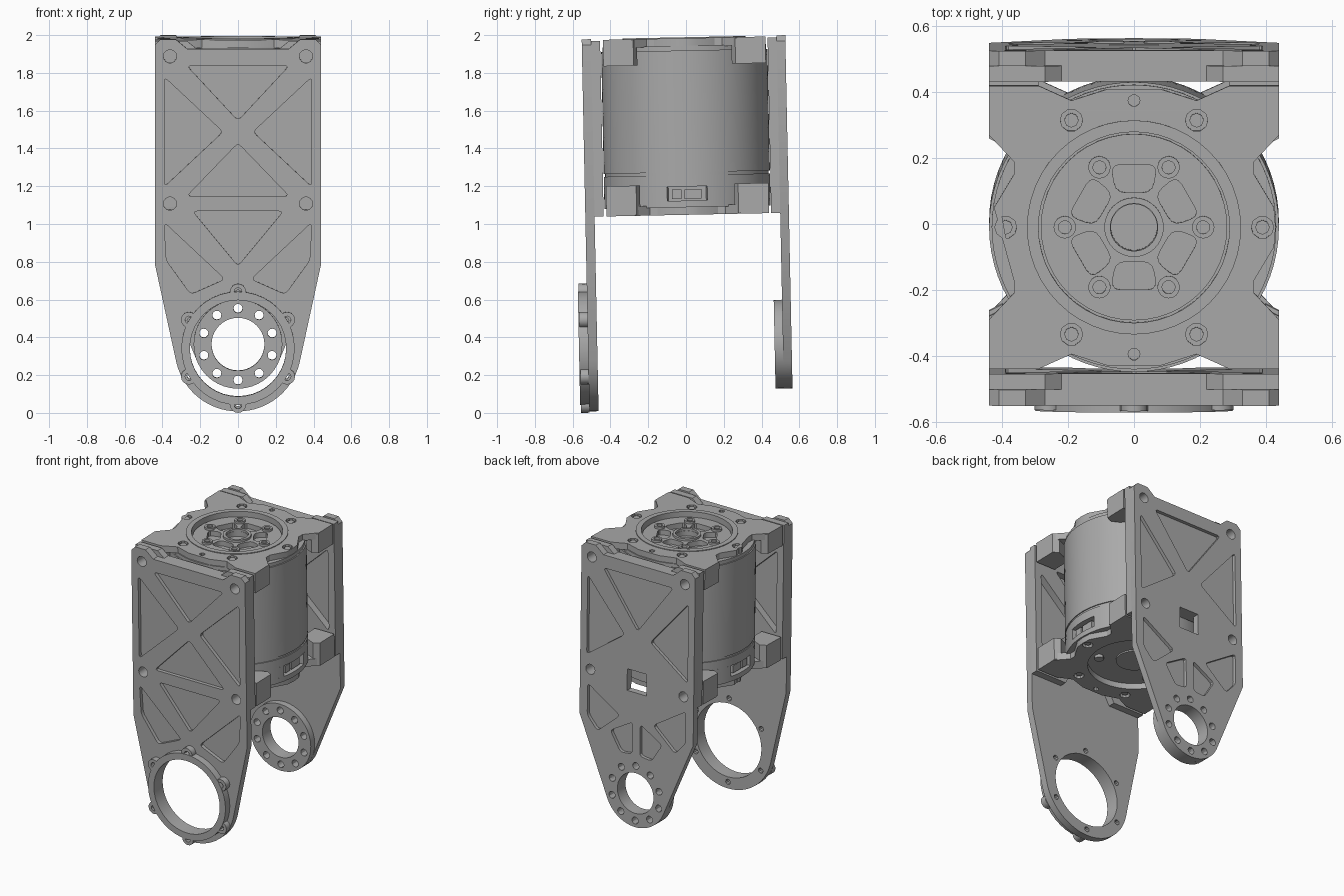
import bpy
from math import radians, sin, cos
from mathutils import Matrix, Vector

old = bpy.data.objects.get("Cube")
if old:
    bpy.data.objects.remove(old, do_unlink=True)

metal = bpy.data.materials.new("grey metal")
metal.use_nodes = True
GREY = (0.4, 0.4, 0.4, 1)
metal.diffuse_color = GREY
metal.node_tree.nodes["Principled BSDF"].inputs["Base Color"].default_value = GREY

# The whole assembly leans slightly about the x axis
TILT = (Matrix.Translation((0, 0, 1)) @ Matrix.Rotation(radians(1.18), 4, "X")
        @ Matrix.Translation((0, 0, -1)))
parts = []


def arc(cx, cy, r, start=0, end=360, n=40):
    count = n if end - start == 360 else n + 1
    angles = [radians(start + (end - start) * i / n) for i in range(count)]
    return [(cx + r * cos(a), cy + r * sin(a)) for a in angles]


def rounded(points, r=0.025):
    out = []
    pts = [Vector(p) for p in points]
    for i, p in enumerate(pts):
        a, b = pts[i - 1] - p, pts[(i + 1) % len(pts)] - p
        a, b = p + a.normalized() * r, p + b.normalized() * r
        for t in (0, 0.33, 0.67, 1):
            q = a * (1 - t) ** 2 + p * 2 * t * (1 - t) + b * t * t
            out.append((q.x, q.y))
    return out


def flip(points):
    return [(-x, y) for x, y in reversed(points)]


def circles(spots, r, n=14):
    return [arc(x, y, r, n=n) for x, y in spots]


def ring_spots(cx, cy, r, n, start=90):
    return arc(cx, cy, r, start, start + 360, n)


def slab(name, loops, low, high, axis="Z"):
    """Extrude an outline (first loop) with holes (other loops) along an axis."""
    curve = bpy.data.curves.new(name, "CURVE")
    curve.dimensions = "2D"
    curve.fill_mode = "BOTH"
    curve.extrude = abs(high - low) / 2
    for loop in loops:
        s = curve.splines.new("POLY")
        s.points.add(len(loop) - 1)
        for pt, (x, y) in zip(s.points, loop):
            pt.co = (x, y, 0, 1)
        s.use_cyclic_u = True
    temp = bpy.data.objects.new(name, curve)
    bpy.context.collection.objects.link(temp)
    bpy.context.view_layer.update()
    deps = bpy.context.evaluated_depsgraph_get()
    mesh = bpy.data.meshes.new_from_object(temp.evaluated_get(deps))
    bpy.data.objects.remove(temp, do_unlink=True)
    mid = (low + high) / 2
    if axis == "Z":
        place = Matrix.Translation((0, 0, mid))
    else:
        place = Matrix.Translation((0, mid, 0)) @ Matrix.Rotation(radians(90), 4, "X")
    mesh.transform(TILT @ place)
    mesh.materials.clear()
    mesh.materials.append(metal)
    for p in mesh.polygons:
        p.use_smooth = True
        p.material_index = 0
    mesh.set_sharp_from_angle(angle=radians(30))
    ob = bpy.data.objects.new(name, mesh)
    bpy.context.collection.objects.link(ob)
    parts.append(ob)


def rect(x0, x1, y0, y1):
    return [(x0, y0), (x1, y0), (x1, y1), (x0, y1)]


# Shared plate layout
HUB = 0.355
CY = 0.01
bolts = [(s * 0.36, z) for s in (-1, 1) for z in (1.12, 1.9)]
bolt_holes = circles(bolts, 0.035)
top_edge = [(0.44, 0.8), (0.44, 1.96), (0.41, 1.99), (0.33, 1.99), (0.27, 1.94)]


def plate_outline(r, tangent):
    return arc(0, HUB, r, -180 - tangent, tangent, 32) + top_edge + flip(top_edge)


def mirrored(shapes):
    return [f(p) for p in shapes for f in (list, flip)]


# Front plate: web, ribbed outer layer, hub ring
front = plate_outline(0.335, -12)
ring_holes = circles(ring_spots(0, HUB, 0.29, 6), 0.018, 10)
front_holes = bolt_holes + ring_holes + [arc(0, HUB, 0.255)]
front_pockets = [rounded(p) for p in (
    [(-0.27, 1.85), (0.27, 1.85), (0, 1.56)],
    [(-0.27, 1.16), (0.27, 1.16), (0, 1.44)],
    [(-0.24, 1.08), (0.24, 1.08), (0, 0.79)])]
side_pockets = [rounded(p) for p in (
    [(0.39, 1.79), (0.08, 1.5), (0.39, 1.21)],
    [(0.39, 1.02), (0.07, 0.72), (0.25, 0.64), (0.38, 0.82)])]
slab("front_plate_web", [front] + front_holes, -0.508, -0.483, "Y")
slab("front_plate_ribs", [front] + front_holes + front_pockets + mirrored(side_pockets),
     -0.532, -0.508, "Y")
slab("front_hub_ring", [arc(0, HUB, 0.3), arc(0, HUB, 0.255)], -0.58, -0.532, "Y")
for x, z in ring_spots(0, HUB, 0.3, 6):
    slab("front_hub_lug", [arc(x, z, 0.042, n=16), arc(x, z, 0.02, n=12)], -0.575, -0.532, "Y")

# Back plate: web, ribbed outer layer, inner hub ring
back = plate_outline(0.235, -22)
window = rect(-0.075, 0.075, 1.05, 1.2)
hub_holes = circles(ring_spots(0, HUB, 0.19, 10), 0.024, 12) + [arc(0, HUB, 0.14)]
back_holes = bolt_holes + hub_holes + [window]
back_pockets = mirrored([rounded(p) for p in (
    [(0.39, 1.77), (0.1, 1.43), (0.39, 1.22)],
    [(0.38, 1.02), (0.13, 0.86), (0.3, 0.71), (0.38, 0.8)],
    [(0.2, 0.74), (0.03, 0.84), (0.03, 0.62), (0.12, 0.61)])])
back_top = rounded([(-0.27, 1.85), (0.27, 1.85), (0, 1.48)])
slab("back_plate_web", [back] + back_holes, 0.5, 0.523, "Y")
slab("back_plate_ribs", [back] + back_holes + back_pockets + [back_top], 0.523, 0.546, "Y")
slab("back_hub_ring", [arc(0, HUB, 0.235)] + hub_holes, 0.456, 0.5, "Y")

# Inner stiffening frames behind both plates
half = [(0.12, 1.2), (0.2, 1.05), (0.44, 1.05), (0.44, 1.98), (0.27, 1.98), (0.22, 1.94)]
frame = half + flip(half)
frame_holes = bolt_holes + [front_pockets[0]] + mirrored(side_pockets[:1])
slab("front_inner_frame", [frame] + frame_holes, -0.483, -0.435, "Y")
slab("back_inner_frame", [frame] + frame_holes, 0.452, 0.5, "Y")

# Motor body and notched base with side sockets
full = arc(0, CY, 0.44, n=72)
slab("motor_body", [full], 1.275, 1.92)
slab("motor_seam", [arc(0, CY, 0.433, n=72)], 1.26, 1.275)
slab("motor_cap", [arc(0, CY, 0.432, n=72), arc(0, CY, 0.29, n=48)], 1.92, 1.945)
slab("motor_base_upper", [full], 1.2, 1.26)
slab("motor_base_lower", [full], 1.09, 1.125)
right_arc = arc(0, CY, 0.44, 14, 166, 40)
left_arc = arc(0, CY, 0.44, 194, 346, 40)
notch_r = [(0.38, CY - 0.1), (0.38, CY + 0.1)]
notch_l = [(-0.38, CY + 0.1), (-0.38, CY - 0.1)]
slab("motor_base_middle", [notch_r + right_arc + notch_l + left_arc], 1.125, 1.2)
for s in (-1, 1):
    for y, w in ((-0.055, 0.025), (0.03, 0.045)):
        xs = sorted((s * 0.37, s * 0.42))
        slab("socket", [rect(*xs, CY + y - w, CY + y + w)], 1.135, 1.185)

# Top and bottom brackets with corner blocks
quarter = [(0.43, 0), (0.425, 0.06), (0.365, 0.16), (0.365, 0.2), (0.44, 0.28),
           (0.44, 0.43), (0.29, 0.43), (0.19, 0.385), (0.08, 0.42)]
upper = quarter + flip(quarter)[:-1]
bracket = [(x, y + CY) for x, y in upper + [(x, -y) for x, y in reversed(upper[1:-1])]]
screws = [(s * x, CY + y) for s in (-1, 1) for x, y in ((0.19, 0.325), (0.19, -0.325), (0.39, 0))]
pins = [(0, CY + 0.385), (0, CY - 0.385)]
fixings = circles(screws, 0.034, 10) + circles(pins, 0.018, 10)
slab("top_bracket", [bracket, arc(0, CY, 0.29, n=48)] + fixings, 1.94, 1.985)
slab("bottom_bracket", [bracket, arc(0, CY, 0.3, n=48)] + fixings, 1.05, 1.1)
slab("top_bracket_lip", [arc(0, CY, 0.325, n=48), arc(0, CY, 0.29, n=48)], 1.985, 1.99)
for x, y in screws:
    slab("top_screw", [arc(x, y, 0.022, n=8)], 1.94, 1.978)
    slab("bottom_screw", [arc(x, y, 0.022, n=8)], 1.06, 1.1)
for sx in (-1, 1):
    for sy in (-1, 1):
        block = [(sx * x, CY + sy * y) for x, y in
                 ((0.29, 0.43), (0.44, 0.43), (0.44, 0.27), (0.4, 0.25), (0.29, 0.3))]
        slab("top_corner_block", [block], 1.845, 1.98)
        slab("bottom_corner_block", [block], 1.055, 1.21)

# Output rotor with kidney pockets, hub bore and screw bosses
kidney = rounded([(-0.07, 0.19), (0.07, 0.19), (0.055, 0.105), (-0.055, 0.105)], 0.03)


def turned(points, degrees):
    c, s = cos(radians(degrees)), sin(radians(degrees))
    return [(x * c - y * s, CY + x * s + y * c) for x, y in points]


pockets = [turned(kidney, a) for a in range(0, 360, 60)]
slab("rotor", [arc(0, CY, 0.283, n=48), arc(0, CY, 0.07)] + pockets, 1.915, 1.955)
for x, y in ring_spots(0, CY, 0.21, 6, 0):
    slab("rotor_boss", [arc(x, y, 0.034, n=16), arc(x, y, 0.02, n=12)], 1.95, 1.97)
slab("rotor_hub", [arc(0, CY, 0.09), arc(0, CY, 0.072)], 1.95, 1.97)
slab("motor_bottom_hub", [arc(0, CY, 0.12)], 1.08, 1.1)
for x, y in ring_spots(0, CY, 0.23, 3):
    slab("motor_bottom_screw", [arc(x, y, 0.03, n=12)], 1.07, 1.1)

# Rest the assembly on the ground
lowest = min(v.co.z for ob in parts for v in ob.data.vertices)
for ob in parts:
    ob.data.transform(Matrix.Translation((0, 0, -lowest)))
